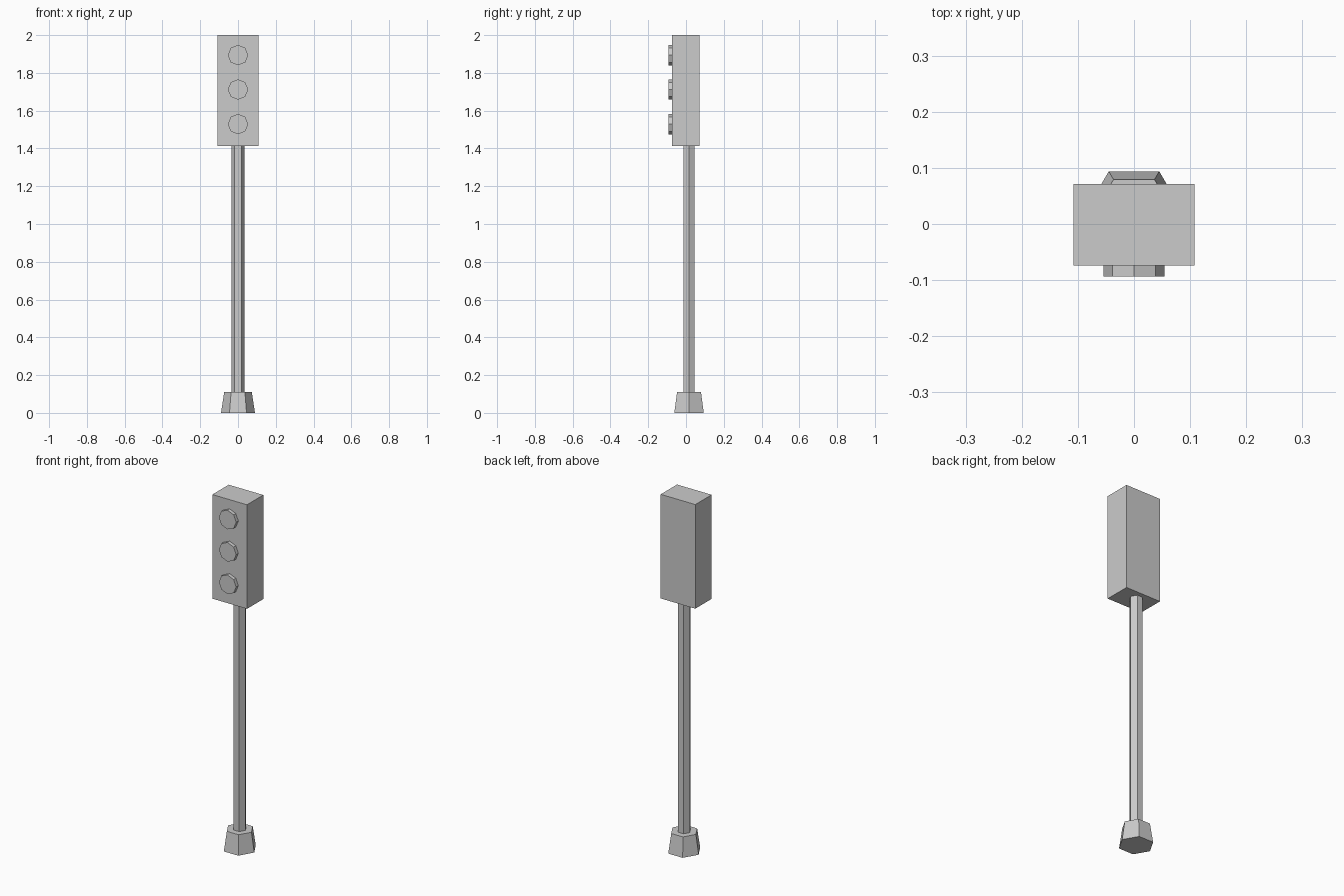
import bpy, math

if "Cube" in bpy.data.objects:
    bpy.data.objects.remove(bpy.data.objects["Cube"])

grey = bpy.data.materials.new("light_grey")
grey.diffuse_color = (0.6, 0.6, 0.6, 1)
grey.use_nodes = True
grey.node_tree.nodes["Principled BSDF"].inputs["Base Color"].default_value = grey.diffuse_color

POST_Y = 0.016  # the post stands slightly behind the middle of the lamp box


def finish(name):
    obj = bpy.context.object
    obj.name = name
    obj.data.materials.append(grey)
    return obj


def prism(name, sides, r1, r2, depth, loc, rot=(0, 0, 0)):
    bpy.ops.mesh.primitive_cone_add(vertices=sides, radius1=r1, radius2=r2,
                                    depth=depth, location=loc, rotation=rot)
    return finish(name)


# Tapered hexagonal foot, with a corner pointing to each side
turn = (0, 0, math.radians(90))
prism("foot", 6, 0.09, 0.073, 0.11, (0, POST_Y, 0.055), turn)

# Hexagonal pole from the foot up to the lamp box
prism("pole", 6, 0.035, 0.035, 1.313, (0, POST_Y, 0.7565 + 0.005), turn)

# Lamp box
bpy.ops.mesh.primitive_cube_add(size=1, location=(0, -0.0015, 1.7065))
box = finish("lamp_box")
box.scale = (0.216, 0.145, 0.587)

# Three octagonal lamps on the front
for i, z in enumerate((1.529, 1.712, 1.894)):
    prism(f"lamp_{i + 1}", 8, 0.054, 0.054, 0.0235, (0, -0.08175, z),
          (math.radians(90), 0, 0))
